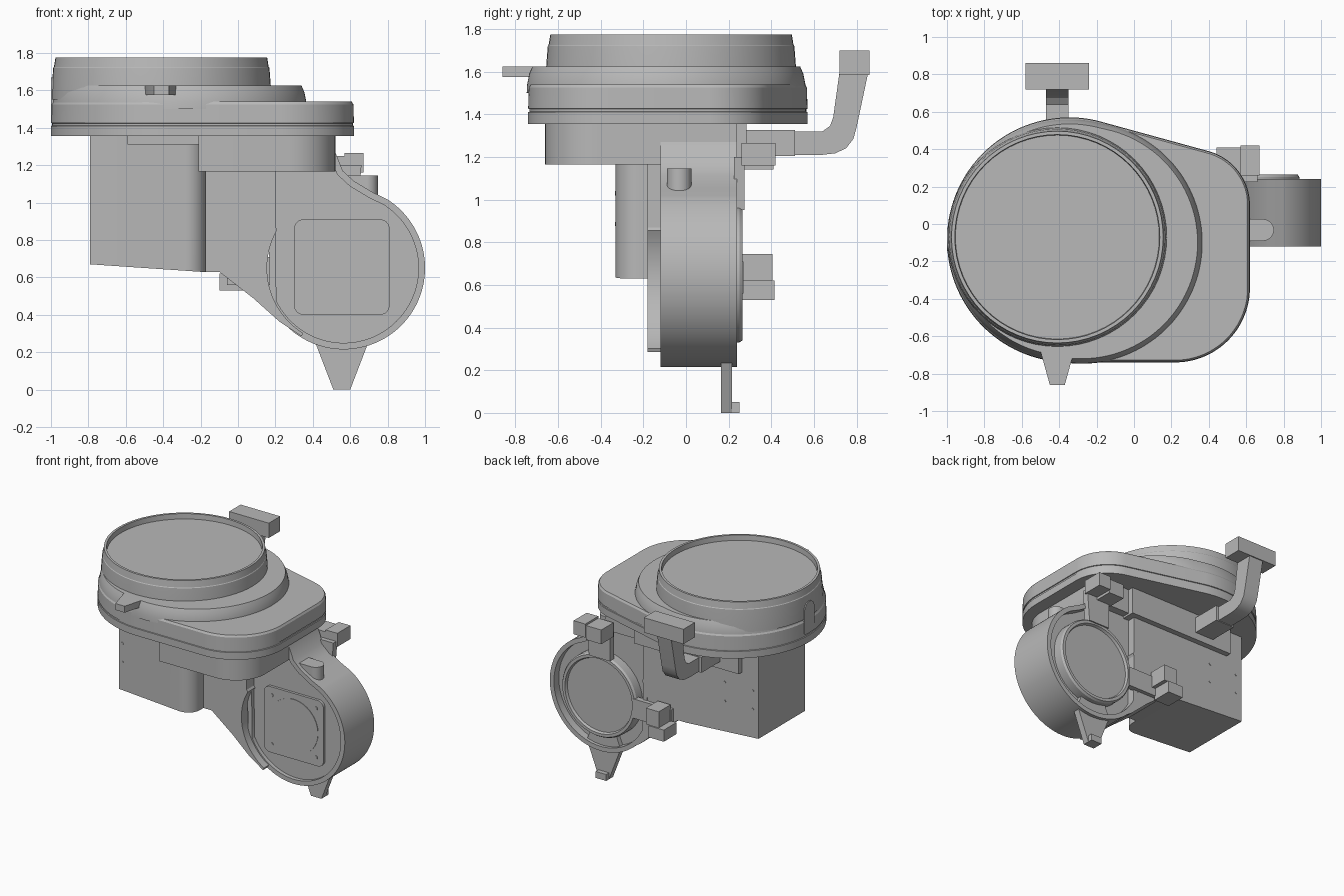
import bpy, bmesh, math
from math import sin, cos, pi, radians

cube = bpy.data.objects.get("Cube")
if cube:
    bpy.data.objects.remove(cube, do_unlink=True)

grey = bpy.data.materials.new("cast_grey")
grey.use_nodes = True
grey.diffuse_color = (0.48, 0.48, 0.48, 1)
grey.node_tree.nodes["Principled BSDF"].inputs["Base Color"].default_value = (0.48, 0.48, 0.48, 1)


def finish(name, bm):
    bmesh.ops.recalc_face_normals(bm, faces=bm.faces[:])
    me = bpy.data.meshes.new(name)
    bm.to_mesh(me)
    bm.free()
    me.materials.append(grey)
    ob = bpy.data.objects.new(name, me)
    bpy.context.collection.objects.link(ob)
    bpy.ops.object.select_all(action='DESELECT')
    ob.select_set(True)
    bpy.context.view_layer.objects.active = ob
    bpy.ops.object.shade_smooth_by_angle(angle=radians(28))
    return ob


def place(p, t, axis):
    return {'x': (t, p[0], p[1]), 'y': (p[0], t, p[1]), 'z': (p[0], p[1], t)}[axis]


def loft(name, layers, axis='z', recess=None):
    """Join outlines at successive heights; recess = (rim, depth at start, depth at end)."""
    bm = bmesh.new()
    rings = [[bm.verts.new(place(p, t, axis)) for p in pts] for pts, t in layers]
    n = len(rings[0])
    for a, b in zip(rings, rings[1:]):
        for i in range(n):
            j = (i + 1) % n
            bm.faces.new((a[i], a[j], b[j], b[i]))
    caps = [bm.faces.new(rings[0]), bm.faces.new(rings[-1])]
    if recess:
        bmesh.ops.recalc_face_normals(bm, faces=bm.faces[:])
        for cap, depth in zip(caps, recess[1:]):
            bmesh.ops.inset_region(bm, faces=[cap], thickness=recess[0], use_even_offset=True)
            rim = bmesh.ops.extrude_discrete_faces(bm, faces=[cap])['faces'][0]
            bmesh.ops.translate(bm, verts=rim.verts[:], vec=-rim.normal * depth)
    return finish(name, bm)


def prism(name, pts, a, b, axis='z', recess=None):
    return loft(name, [(pts, a), (pts, b)], axis, recess)


def box(name, x, y, z):
    return prism(name, [(x[0], y[0]), (x[1], y[0]), (x[1], y[1]), (x[0], y[1])], *z)


def arc(cx, cy, r, a0, a1, n=24):
    return [(cx + r * cos(radians(a0 + (a1 - a0) * i / n)),
             cy + r * sin(radians(a0 + (a1 - a0) * i / n))) for i in range(n + 1)]


def circle(cx, cy, r, n=64):
    return arc(cx, cy, r, 0, 360, n)[:-1]


def wrap(circles, off=0, n=128):
    """Outline of a belt stretched round several circles."""
    out = []
    for i in range(n):
        dx, dy = cos(2 * pi * (i + .5) / n), sin(2 * pi * (i + .5) / n)
        c = max(circles, key=lambda k: k[0] * dx + k[1] * dy + k[2])
        out.append((c[0] + (c[2] + off) * dx, c[1] + (c[2] + off) * dy))
    return out


def turned(name, cx, cy, profile, axis):
    return loft(name, [(circle(cx, cy, r), t) for r, t in profile], axis)


# Upper housing: flange with seam, stepped deck and round drum
drum = (-.345, -.085, .655)
base = [drum, (.32, .10, .30), (.22, -.34, .40)]
loft("flange", [(wrap(base, o), z) for o, z in
     [(0, 1.355), (0, 1.41), (-.006, 1.412), (-.006, 1.424), (0, 1.426), (-.003, 1.525), (-.012, 1.54)]])
deck = [drum, (-.28, -.10, .655)]
loft("stepped_deck", [(wrap(deck, o), z) for o, z in
     [(-.008, 1.50), (-.01, 1.54), (-.02, 1.59), (-.035, 1.625)]])
turned("top_drum", -.41, -.07, [(.588, 1.55), (.585, 1.63), (.578, 1.72), (.574, 1.725),
       (.566, 1.775), (.548, 1.775), (.545, 1.735)], 'z')

# Lever at the front and arched tab on the side of the drum
prism("front_lever", [(-.5, -.60), (-.5, -.68), (-.45, -.86), (-.37, -.86), (-.32, -.68), (-.32, -.60)],
      1.575, 1.625)
prism("side_tab", arc(-.085, 1.61, .06, 0, 180, 16) + [(-.145, 1.43), (-.025, 1.43)], -1.0, -.93, 'x')

# Neck, rear ledge and thin plate below the flange
prism("neck", [(-.21, .24), (-.21, -.66)] + arc(.27, -.41, .25, -90, 0, 16) + [(.52, .24)], 1.165, 1.36)
box("under_plate", (-.59, -.2), (-.5, .1), (1.31, 1.36))
box("rear_ledge", (-.65, .25), (.1, .283), (1.15, 1.36))

# Main box with rounded front corner and sloping underside
plan = [(-.79, .24), (-.79, -.33)] + arc(-.28, -.22, .11, -90, 0, 12) + [(-.17, .24)]
case = prism("main_box", plan, .63, 1.36)
for v in case.data.vertices:
    if v.co.z < 1:
        v.co.z = .63 + .04 * max(0, -.2 - v.co.x) / .59
for i, (x, y) in enumerate([(-.76, -.33), (-.74, .24), (-.5, .24)]):
    for z in (.885, 1.03):
        prism(f"box_screw_{i}", circle(x, z, .01, 12), y - .004, y + .004, 'y')

# Lower arm: thick web beside the round speaker housing
cx, cz = .565, .65
web = [(-.19, 1.25), (-.19, .63), (-.1, .63), (.08, .49), (.22, .365), (.34, .285)] \
    + arc(cx, cz, .41, 238, 150) + [(.2, .87), (.2, 1.25)]
prism("arm_web", web, -.18, .24, 'y')
shell = arc(cx, cz, .435, -155, 58, 72) + [(.72, 1.055), (.62, 1.115), (.56, 1.17), (.52, 1.27),
                                           (.165, 1.27), (.165, .85)]
prism("round_housing", shell, -.12, .24, 'y', recess=(.035, .03, .06))
prism("side_nub", circle(.69, -.032, .058, 32), .9, 1.145)
box("nub_root", (.5, .69), (-.09, .026), (.95, 1.145))

# Front speaker plate, its disc and screws
k = .205
plate = []
for i, (sx, sz) in enumerate([(1, 1), (-1, 1), (-1, -1), (1, -1)]):
    plate += arc(.555 + sx * k, .655 + sz * k, .05, i * 90, i * 90 + 90, 8)
    prism(f"plate_screw_{i}", circle(.555 + sx * .19, .655 + sz * .19, .015, 16), -.115, -.10, 'y')
prism("speaker_plate", plate, -.11, -.08, 'y')
prism("speaker_disc", circle(.555, .655, .21), -.114, -.10, 'y')

# Rear ring with dished face
turned("rear_ring", cx, cz, [(.32, .12), (.32, .25), (.31, .265), (.288, .265), (.28, .245)], 'y')

# Foot under the housing
prism("foot_leg", [(.41, .26), (.51, 0), (.60, 0), (.70, .26), (.66, .36), (.45, .36)], .165, .215, 'y')
box("foot_toe", (.51, .60), (.165, .25), (0, .05))

# Clamps on the ring
box("lower_clamp_block", (-.10, .03), (.26, .415), (.53, .62))
box("lower_clamp_top", (-.05, .06), (.26, .405), (.62, .745))
box("lower_clamp_arm", (-.06, .27), (.225, .27), (.56, .71))
box("upper_clamp_block", (.57, .67), (.26, .42), (1.16, 1.265))
box("upper_clamp_side", (.44, .57), (.26, .41), (1.14, 1.25))
prism("upper_clamp_arm", [(.46, .95), (.64, .95), (.66, 1.2), (.46, 1.2)], .225, .275, 'y')

# Rear handle: bent bar, socket and grip
bar = [(.24, 1.21), (.64, 1.21), (.70, 1.217), (.75, 1.24), (.785, 1.285), (.80, 1.34), (.855, 1.6),
       (.72, 1.6), (.69, 1.385), (.675, 1.345), (.64, 1.32), (.24, 1.32)]
prism("handle_bar", bar, -.47, -.35, 'x')
box("handle_socket", (-.49, -.33), (.24, .51), (1.205, 1.325))
box("handle_grip", (-.58, -.24), (.72, .86), (1.585, 1.70))
